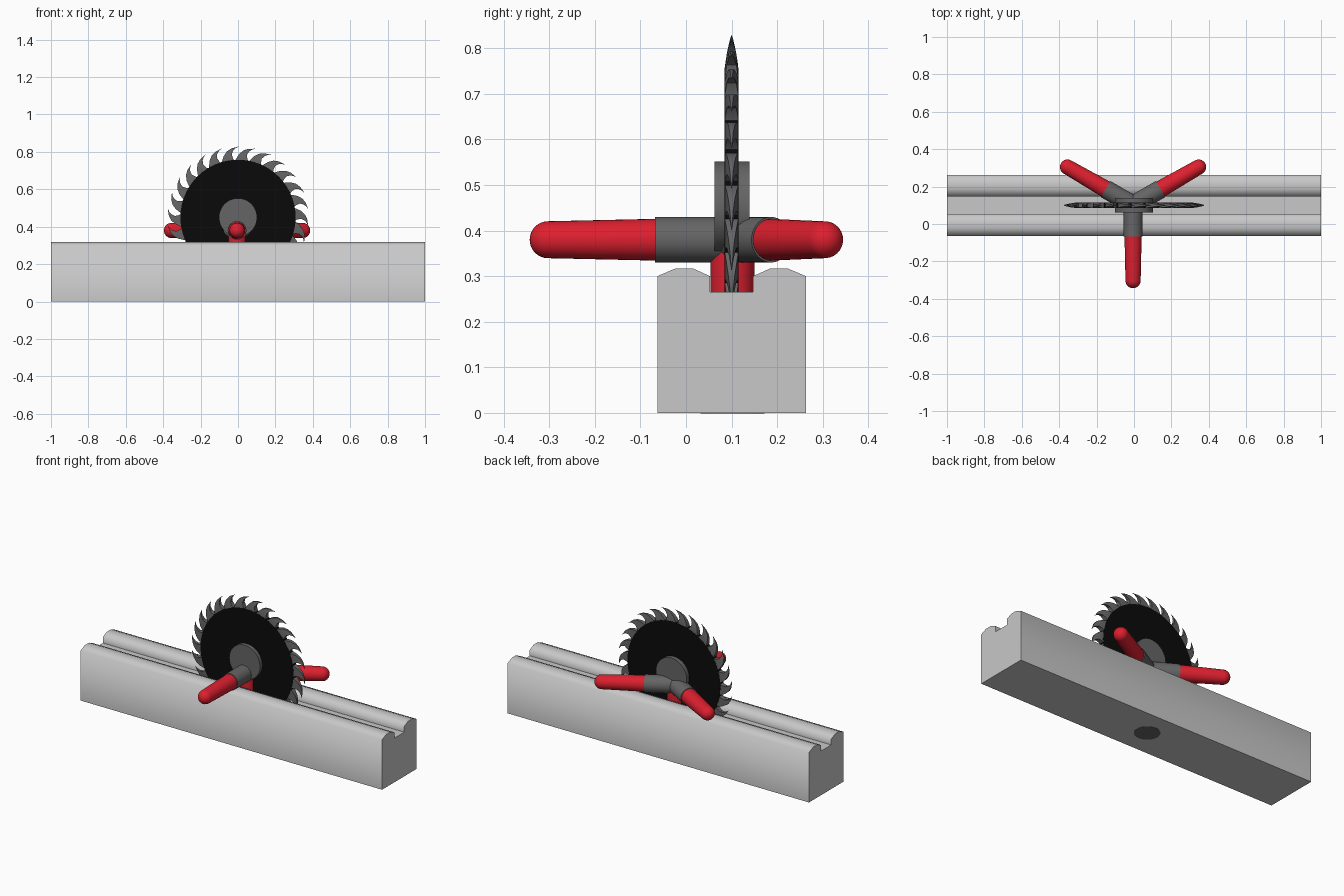
import bpy, bmesh, math
from mathutils import Matrix, Vector

if "Cube" in bpy.data.objects:
    bpy.data.objects.remove(bpy.data.objects["Cube"])


def material(name, rgb):
    m = bpy.data.materials.new(name)
    m.diffuse_color = (*rgb, 1)
    m.use_nodes = True
    m.node_tree.nodes["Principled BSDF"].inputs["Base Color"].default_value = m.diffuse_color
    return m


LIGHT = material("light grey", (0.58, 0.58, 0.58))
GREY = material("dark grey", (0.13, 0.13, 0.13))
BLACK = material("black", (0.003, 0.003, 0.003))
RED = material("red", (0.72, 0.014, 0.028))


def finish(name, bm, mat, angle=40):
    bmesh.ops.recalc_face_normals(bm, faces=bm.faces[:])
    me = bpy.data.meshes.new(name)
    bm.to_mesh(me)
    bm.free()
    ob = bpy.data.objects.new(name, me)
    bpy.context.collection.objects.link(ob)
    me.materials.append(mat)
    if angle:
        bpy.ops.object.select_all(action='DESELECT')
        ob.select_set(True)
        bpy.context.view_layer.objects.active = ob
        bpy.ops.object.shade_smooth_by_angle(angle=math.radians(angle))
    return ob


def revolve(name, profile, mat, origin, direction, segments=32, angle=40):
    """Revolved (distance, radius) profile along a direction, capped ends."""
    bm = bmesh.new()
    rot = Vector((0, 0, 1)).rotation_difference(Vector(direction)).to_matrix().to_4x4()
    xf = Matrix.Translation(origin) @ rot
    rings = []
    for d, r in profile:
        rings.append([bm.verts.new(xf @ Vector((r * math.cos(a), r * math.sin(a), d)))
                      for a in (2 * math.pi * i / segments for i in range(segments))])
    for lo, hi in zip(rings, rings[1:]):
        for i in range(segments):
            j = (i + 1) % segments
            bm.faces.new((lo[i], lo[j], hi[j], hi[i]))
    bm.faces.new(rings[0])
    bm.faces.new(rings[-1])
    return finish(name, bm, mat, angle)


# Grooved rail: half profile mirrored about the groove centre
CY = 0.1
half = [(0.163, 0), (0.163, 0.30), (0.123, 0.317), (0.085, 0.317), (0.047, 0.30), (0.047, 0.265)]
profile = half + [(-y, z) for y, z in reversed(half)]
bm = bmesh.new()
ends = [[bm.verts.new((x, CY + y, z)) for y, z in profile] for x in (-1, 1)]
for e in ends:
    bm.faces.new(e)
for i in range(len(profile)):
    j = (i + 1) % len(profile)
    bm.faces.new((ends[0][i], ends[0][j], ends[1][j], ends[1][i]))
finish("rail", bm, LIGHT, 75)

# Blade disc and its hub
BZ = 0.45
revolve("blade_disc", [(-0.015, 0.308), (0.015, 0.308)], BLACK, (0, CY, BZ), (0, 1, 0), 64)
revolve("blade_hub", [(-0.0375, 0.102), (0.0395, 0.102)], GREY, (0, CY, BZ), (0, 1, 0), 48)

# Hooked teeth, leaning clockwise and thinning to a point
TEETH = 26
STEP = 2 * math.pi / TEETH
# radius, trailing angle, leading angle (in steps), half thickness
SECTIONS = [(0.295, -0.05, 1.05, 0.0148), (0.315, 0.08, 0.86, 0.0140),
            (0.338, 0.27, 0.79, 0.0105), (0.358, 0.52, 0.90, 0.0065),
            (0.370, 0.80, 1.05, 0.0035), (0.378, 1.20, 1.23, 0.0006)]
bm = bmesh.new()
for k in range(TEETH):
    rings = []
    for r, a0, a1, t in SECTIONS:
        ring = []
        for a, y in ((a0, -t), (a1, -t), (a1, t), (a0, t)):
            th = (k + a - 0.2) * STEP
            ring.append(bm.verts.new((r * math.sin(th), CY + y, BZ + r * math.cos(th))))
        rings.append(ring)
    for lo, hi in zip(rings, rings[1:]):
        for i in range(4):
            j = (i + 1) % 4
            bm.faces.new((lo[i], lo[j], hi[j], hi[i]))
    bm.faces.new(rings[0])
    bm.faces.new(rings[-1])
finish("blade_teeth", bm, GREY, 30)

# Three-armed handle: grey sleeves with red rounded grips
HUB = Vector((-0.005, 0.102, 0.38))
R = 0.040
tip = [(0.405 + R * math.sin(a), R * math.cos(a) + 0.0005)
       for a in (math.pi / 2 * i / 8 for i in range(9))]
for name, deg in (("front", -90), ("back_right", 30), ("back_left", 150)):
    d = (math.cos(math.radians(deg)), math.sin(math.radians(deg)), 0)
    revolve(name + "_sleeve", [(0, 0.05), (0.17, 0.05)], GREY, HUB, d)
    revolve(name + "_grip", [(0.16, 0.046)] + tip, RED, HUB, d)

# Red post down into the groove, with a dark foot plate under the rail
revolve("post", [(0.002, 0.047), (0.38, 0.049)], RED, (HUB.x, HUB.y, 0), (0, 0, 1))
revolve("foot_plate", [(-0.001, 0.07), (0.003, 0.07)], GREY, (HUB.x, HUB.y, 0), (0, 0, 1))
